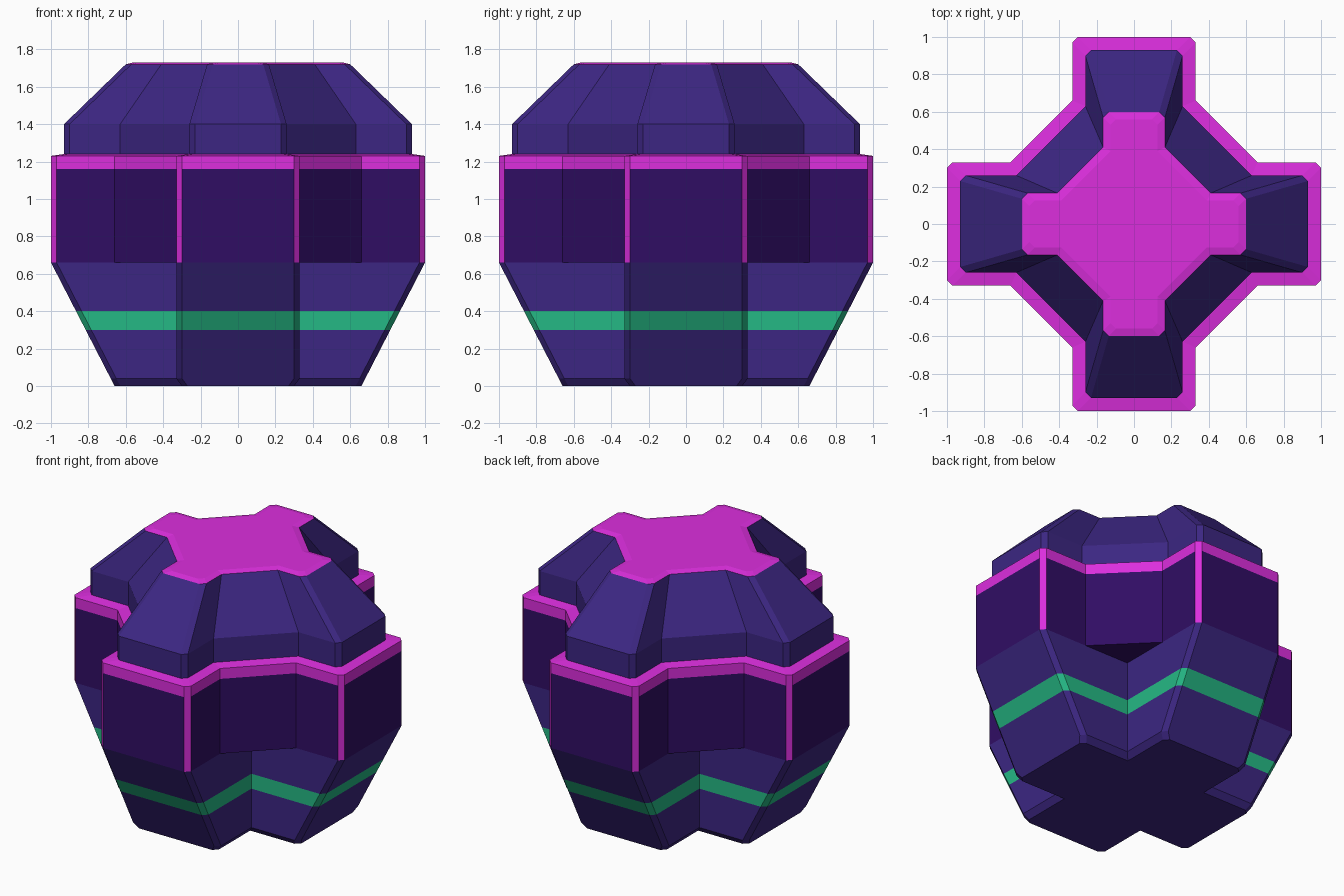
import bpy, bmesh

if "Cube" in bpy.data.objects:
    bpy.data.objects.remove(bpy.data.objects["Cube"])


def material(name, rgb):
    lin = [((c / 255 + 0.055) / 1.055) ** 2.4 if c > 10 else c / 255 / 12.92 for c in rgb]
    m = bpy.data.materials.new(name)
    m.diffuse_color = (*lin, 1)
    m.use_nodes = True
    m.node_tree.nodes["Principled BSDF"].inputs["Base Color"].default_value = m.diffuse_color
    return m


INDIGO, PURPLE, MAGENTA, GREEN = range(4)
mats = [material("indigo", (60, 38, 130)), material("dark purple", (48, 13, 100)),
        material("magenta", (220, 46, 222)), material("green", (37, 185, 133))]


def cross(reach, half, bevel, inner):
    """Cross outline: arm reach, arm half width, tip bevel, start of the inner diagonal."""
    arm = [(reach - bevel, -half), (reach, bevel - half), (reach, half - bevel),
           (reach - bevel, half), (inner, half)]
    if inner > half:
        arm.append((half, inner))
    pts = []
    for _ in range(4):
        pts += arm
        arm = [(-y, x) for x, y in arm]
    return pts


def loft(name, levels, bands, bottom=None, top=None, corner=None):
    """levels: (z, outline); bands: colour of each step; corner: {band: tip bevel colour}."""
    bm = bmesh.new()
    rings = [[bm.verts.new((x, y, z)) for x, y in pts] for z, pts in levels]
    n = len(rings[0])
    per = n // 4
    for b, (lo, hi) in enumerate(zip(rings, rings[1:])):
        for i in range(n):
            j = (i + 1) % n
            f = bm.faces.new((lo[i], lo[j], hi[j], hi[i]))
            f.material_index = bands[b]
            if corner and b in corner and i % per in (0, 2):
                f.material_index = corner[b]
    if bottom is not None:
        bm.faces.new(rings[0][::-1]).material_index = bottom
    if top is not None:
        bm.faces.new(rings[-1]).material_index = top
    me = bpy.data.meshes.new(name)
    bm.to_mesh(me)
    bm.free()
    for m in mats:
        me.materials.append(m)
    ob = bpy.data.objects.new(name, me)
    bpy.context.collection.objects.link(ob)
    return ob


# Flared lower body with a flush green stripe and a bevelled foot
def flare(z):
    return z, cross(0.66 + 0.34 * z / 0.66, 0.33, 0.03, 0.33)


loft("lower_body", [(0, cross(0.66, 0.30, 0.03, 0.30))] + [flare(z) for z in (0.04, 0.30, 0.40, 0.66)],
     [INDIGO, INDIGO, GREEN, INDIGO], bottom=INDIGO)

# Upright middle with magenta corner strips, rim and ledge
outer = cross(1.0, 0.33, 0.03, 0.66)
shoulder = cross(0.93, 0.26, 0.03, 0.63)
loft("middle_body", [(0.66, outer), (1.16, outer), (1.23, outer), (1.24, shoulder)],
     [PURPLE, MAGENTA, MAGENTA], bottom=PURPLE, corner={0: MAGENTA})

# Upper cap tapering to a magenta lid
loft("upper_cap", [(1.24, shoulder), (1.40, shoulder), (1.72, cross(0.60, 0.165, 0.03, 0.41)),
                   (1.73, cross(0.56, 0.125, 0.03, 0.39))],
     [INDIGO, INDIGO, MAGENTA], top=MAGENTA)
